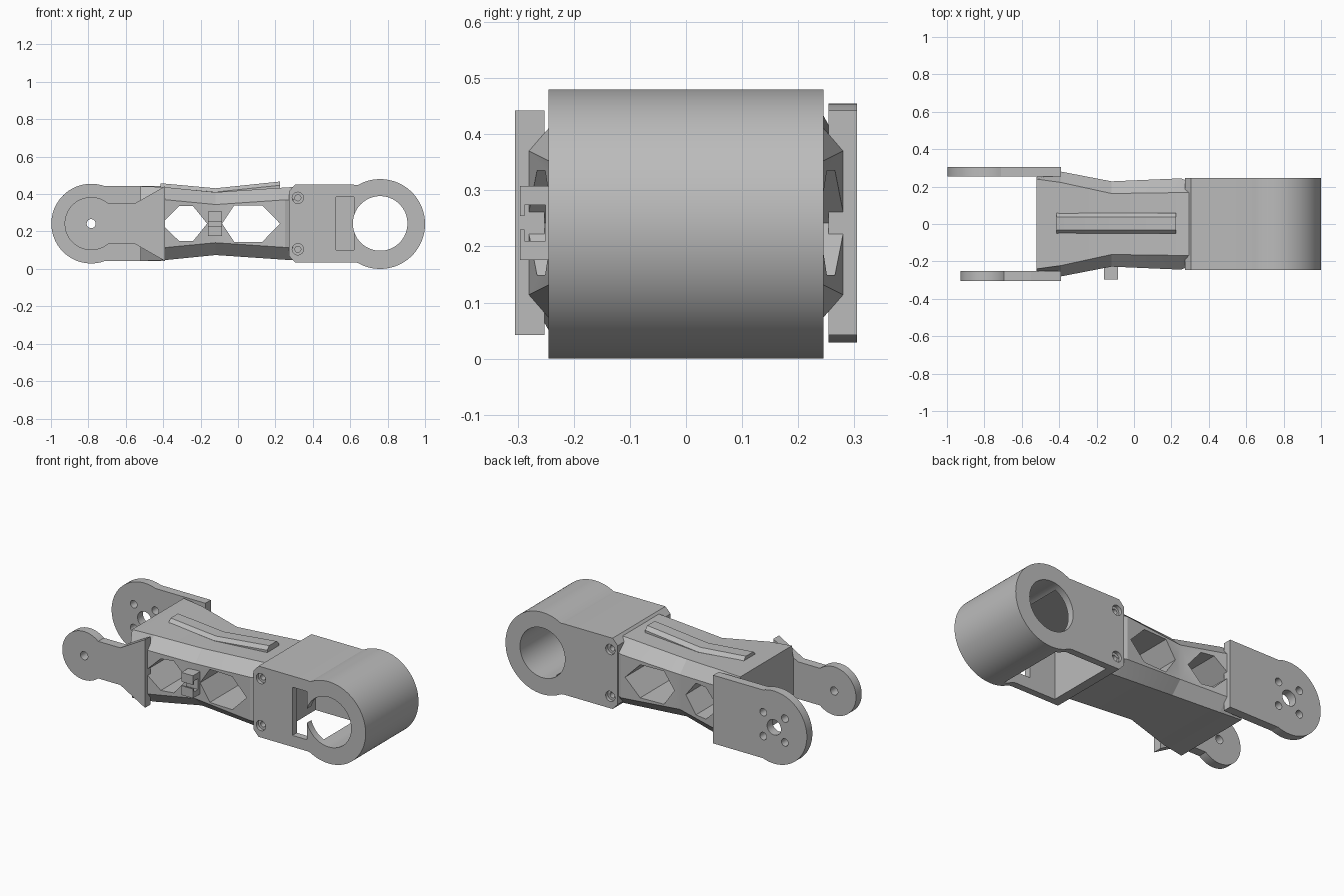
import bpy, bmesh, math
from mathutils import Vector

if "Cube" in bpy.data.objects:
    bpy.data.objects.remove(bpy.data.objects["Cube"])

grey = bpy.data.materials.new("plain grey")
grey.use_nodes = True
colour = (0.5, 0.5, 0.5, 1)
grey.diffuse_color = colour
grey.node_tree.nodes["Principled BSDF"].inputs["Base Color"].default_value = colour

MID = 0.242      # height of the long axis
FORK_X = -0.785  # fork pivot
MOTOR_X = 0.76   # motor centre


def loft(name, rings):
    """Closed solid through a list of equal-length rings of 3D points."""
    bm = bmesh.new()
    loops = [[bm.verts.new(p) for p in ring] for ring in rings]
    n = len(loops[0])
    for a, b in zip(loops, loops[1:]):
        for i in range(n):
            j = (i + 1) % n
            bm.faces.new((a[i], a[j], b[j], b[i]))
    bm.faces.new(loops[0])
    bm.faces.new(loops[-1])
    bmesh.ops.recalc_face_normals(bm, faces=bm.faces)
    mesh = bpy.data.meshes.new(name)
    bm.to_mesh(mesh)
    bm.free()
    mesh.materials.append(grey)
    obj = bpy.data.objects.new(name, mesh)
    bpy.context.collection.objects.link(obj)
    return obj


def prism(name, outline, y0, y1):
    """Extrude an xz outline along y."""
    return loft(name, [[(x, y, z) for x, z in outline] for y in (y0, y1)])


def arc(cx, cz, r, start, end, n=48):
    steps = [math.radians(start + (end - start) * i / n) for i in range(n + 1)]
    return [(cx + r * math.cos(a), cz + r * math.sin(a)) for a in steps]


def rod(x, z, r, y0, y1, n=32):
    return prism("cutter", arc(x, z, r, 0, 360, n)[:-1], y0, y1)


def block(x0, x1, y0, y1, z0, z1):
    return prism("cutter", [(x0, z0), (x1, z0), (x1, z1), (x0, z1)], y0, y1)


def cut(obj, cutters):
    """Subtract each cutter, bake the result and discard the cutter."""
    for cutter in cutters:
        cutter.hide_render = True
        mod = obj.modifiers.new("cut", 'BOOLEAN')
        mod.operation = 'DIFFERENCE'
        mod.solver = 'EXACT'
        mod.object = cutter
        graph = bpy.context.evaluated_depsgraph_get()
        mesh = bpy.data.meshes.new_from_object(obj.evaluated_get(graph))
        obj.modifiers.clear()
        obj.data = mesh
        bpy.data.objects.remove(cutter)


# Motor housing: round barrel running into a box with chamfered end
outline = arc(MOTOR_X, 0.24, 0.24, -120, 120, 64)
outline += [(0.62, 0.45), (0.305, 0.45), (0.272, 0.415)]
outline += [(0.272, 0.07), (0.305, 0.035), (0.62, 0.035)]
housing = prism("motor_housing", outline, -0.245, 0.245)
cutters = [
    block(0.36, 0.7, -0.205, 0.205, -0.05, 0.41),     # cavity open below
    rod(MOTOR_X, 0.243, 0.146, -0.3, 0.3, 64),        # motor bore
    block(0.525, 0.62, -0.3, -0.1, 0.102, 0.385),     # front cable slot
]
for z in (0.105, 0.38):
    for side in (-1, 1):
        cutters.append(rod(0.32, z, 0.03, side * 0.225, side * 0.3))
        cutters.append(rod(0.32, z, 0.016, side * 0.15, side * 0.3))
cut(housing, cutters)

# Waisted link body: x, top half width, side half width, half height, side half height
stations = [
    (-0.52, 0.24, 0.252, 0.2, 0.13),
    (-0.39, 0.222, 0.28, 0.195, 0.128),
    (-0.12, 0.163, 0.228, 0.168, 0.102),
    (0.25, 0.168, 0.244, 0.193, 0.127),
    (0.3, 0.168, 0.225, 0.196, 0.127),
]
rings = []
for x, top, side, high, low in stations:
    corner = [(top, high), (side, low), (side, -low), (top, -high)]
    half = [(x, y, MID + z) for y, z in corner]
    rings.append(half + [(x, -y, z) for x, y, z in reversed(half)])
body = loft("link_body", rings)


def hexagon(left, mid_left, mid_right, right, rise):
    up, down = MID + rise, MID - rise
    pts = [(left, MID), (mid_left, up), (mid_right, up),
           (right, MID), (mid_right, down), (mid_left, down)]
    return prism("cutter", pts, -0.4, 0.4)


cut(body, [hexagon(-0.41, -0.315, -0.24, -0.165, 0.093),
           hexagon(-0.085, -0.02, 0.13, 0.225, 0.097)])

# Raised rail following the top of the body
rail = []
for x, z in ((-0.415, 0.458), (-0.12, 0.431), (0.225, 0.467)):
    rail.append([(x, -0.05, z - 0.05), (x, -0.05, z - 0.02), (x, -0.032, z),
                 (x, 0.037, z), (x, 0.058, z - 0.02), (x, 0.058, z - 0.05)])
loft("top_rail", rail)

# Front fork plate: small eye, narrow arm, flared root
outline = arc(FORK_X, MID, 0.142, 50, 310)
outline += [(-0.55, 0.133), (-0.39, 0.042), (-0.39, 0.442), (-0.55, 0.351)]
front = prism("front_fork_plate", outline, -0.305, -0.252)
cut(front, [rod(FORK_X, MID, 0.024, -0.4, -0.2)])

# Back fork plate: large eye with a ring of bolt holes
outline = arc(FORK_X, MID, 0.213, 70, 290)
outline += [(-0.39, 0.042), (-0.39, 0.442)]
back = prism("back_fork_plate", outline, 0.254, 0.305)
holes = [rod(FORK_X, MID, 0.045, 0.2, 0.4)]
for dx in (-0.07, 0.07):
    for dz in (-0.07, 0.07):
        holes.append(rod(FORK_X + dx, MID + dz, 0.022, 0.2, 0.4))
cut(back, holes)

# Cable clip: two hooked jaws on the front of the waist
for name, s in (("upper_clip_jaw", 1), ("lower_clip_jaw", -1)):
    hook = [(-0.2, 0.012), (-0.2, 0.066), (-0.296, 0.066), (-0.296, 0.012),
            (-0.288, 0.012), (-0.288, 0.032), (-0.25, 0.032), (-0.25, 0.012)]
    loft(name, [[(x, y, MID + s * z) for y, z in hook] for x in (-0.16, -0.085)])
bridge = block(-0.16, -0.085, -0.25, -0.2, MID - 0.02, MID + 0.02)
bridge.name = "clip_bridge"

# Smooth the round walls, keep the machined edges sharp
bpy.ops.object.select_all(action='DESELECT')
parts = [o for o in bpy.context.collection.objects
         if o.type == 'MESH' and grey.name in o.data.materials]
for obj in parts:
    obj.select_set(True)
bpy.context.view_layer.objects.active = housing
bpy.ops.object.shade_smooth_by_angle(angle=math.radians(15))
